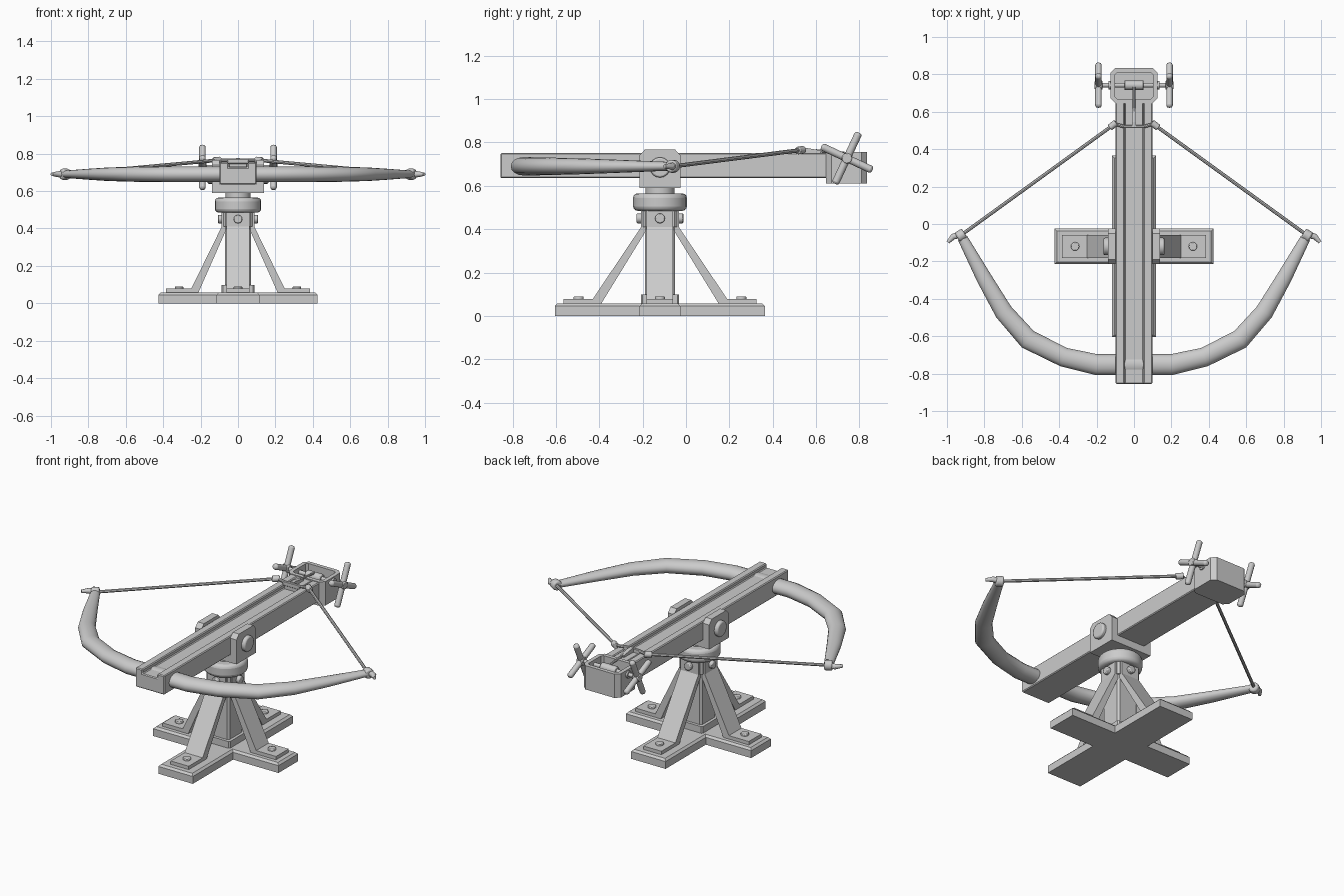
import bpy, bmesh, math
from mathutils import Vector, Matrix

if "Cube" in bpy.data.objects:
    bpy.data.objects.remove(bpy.data.objects["Cube"])

CY = -0.12   # y of the pedestal axis
smooth = []


def finish(name, bm, bevel=0.0, segs=1, soft=False):
    bmesh.ops.recalc_face_normals(bm, faces=bm.faces[:])
    me = bpy.data.meshes.new(name)
    bm.to_mesh(me)
    bm.free()
    ob = bpy.data.objects.new(name, me)
    bpy.context.collection.objects.link(ob)
    if bevel:
        m = ob.modifiers.new("bevel", 'BEVEL')
        m.width, m.segments = bevel, segs
        m.limit_method, m.angle_limit = 'ANGLE', math.radians(50)
    if soft:
        smooth.append(ob)
    return ob


def box(name, x, y, z, bevel=0.0):
    bm = bmesh.new()
    bmesh.ops.create_cube(bm, size=1)
    for v in bm.verts:
        v.co = [a + (b - a) * (c + 0.5) for (a, b), c in zip((x, y, z), v.co)]
    return finish(name, bm, bevel)


def prism_bm(pts, place, a, b):
    """Extrude a 2D outline; place(u, v, w) gives the 3D point at depth w."""
    bm = bmesh.new()
    lo = [bm.verts.new(place(u, v, a)) for u, v in pts]
    hi = [bm.verts.new(place(u, v, b)) for u, v in pts]
    n = len(pts)
    bm.faces.new(lo)
    top = bm.faces.new(hi)
    for i in range(n):
        bm.faces.new((lo[i], lo[(i + 1) % n], hi[(i + 1) % n], hi[i]))
    bmesh.ops.recalc_face_normals(bm, faces=bm.faces[:])
    return bm, top


def chamfered(hx, y0, y1, c):
    return [(-hx + c, y0), (hx - c, y0), (hx, y0 + c), (hx, y1 - c),
            (hx - c, y1), (-hx + c, y1), (-hx, y1 - c), (-hx, y0 + c)]


def flat(u, v, w):
    return (u, v, w)


def rod(name, p, q, r, r2=None, sides=12, bevel=0.0, segs=2):
    p, q = Vector(p), Vector(q)
    d = q - p
    bm = bmesh.new()
    mat = Matrix.Translation((p + q) / 2) @ d.to_track_quat('Z', 'Y').to_matrix().to_4x4()
    bmesh.ops.create_cone(bm, cap_ends=True, segments=sides, radius1=r,
                          radius2=r if r2 is None else r2, depth=d.length, matrix=mat)
    return finish(name, bm, bevel, segs, True)


def loft(name, rows, sides=12):
    """Tube through rows of (x, y, z, half width in plan, half height)."""
    bm, rings = bmesh.new(), []
    for i, (x, y, z, rw, rh) in enumerate(rows):
        a, b = rows[max(i - 1, 0)], rows[min(i + 1, len(rows) - 1)]
        n = Vector((b[1] - a[1], a[0] - b[0], 0)).normalized()
        ring = []
        for k in range(sides):
            t = 2 * math.pi * k / sides
            ring.append(bm.verts.new(Vector((x, y, z)) + n * rw * math.cos(t)
                                     + Vector((0, 0, rh * math.sin(t)))))
        rings.append(ring)
    for r, s in zip(rings, rings[1:]):
        for k in range(sides):
            j = (k + 1) % sides
            bm.faces.new((r[k], r[j], s[j], s[k]))
    bm.faces.new(rings[0])
    bm.faces.new(rings[-1])
    return finish(name, bm, soft=True)


# Cross-shaped base with chamfered top rim
W, WY, LX, LY = 0.117, 0.095, 0.425, 0.485
cross = [(W, -LY), (W, -WY), (LX, -WY), (LX, WY), (W, WY), (W, LY),
         (-W, LY), (-W, WY), (-LX, WY), (-LX, -WY), (-W, -WY), (-W, -LY)]
bm, top = prism_bm([(x, y + CY) for x, y in cross], flat, 0, 0.057)
bmesh.ops.bevel(bm, geom=list(top.edges), offset=0.012, segments=1, affect='EDGES')
finish("base_cross", bm)

# Post, foot collar and head block
for name, h, c, z0, z1 in (("post", 0.07, 0.012, 0.05, 0.5),
                           ("post_foot", 0.088, 0.008, 0.05, 0.098),
                           ("post_head", 0.078, 0.012, 0.41, 0.495)):
    bm, _ = prism_bm(chamfered(h, CY - h, CY + h, c), flat, z0, z1)
    finish(name, bm)

# Four bent braces with bolts
for i in range(4):
    a = i * math.pi / 2
    ex = 0.06 if i % 2 else 0.0
    out, side = Vector((math.cos(a), math.sin(a), 0)), Vector((-math.sin(a), math.cos(a), 0))

    def at(u, z, w=0.0):
        return out * u + side * w + Vector((0, CY, z))
    prof = [(0.385 + ex, 0.05), (0.385 + ex, 0.078), (0.25 + ex, 0.078), (0.087, 0.41),
            (0.087, 0.49), (0.06, 0.49), (0.06, 0.40), (0.215 + ex, 0.05)]
    bm, _ = prism_bm(prof, at, -0.061, 0.061)
    finish("brace_%d" % i, bm)
    rod("foot_bolt_%d" % i, at(0.315 + ex, 0.07), at(0.315 + ex, 0.09), 0.023, bevel=0.004)
    rod("head_bolt_%d" % i, at(0.08, 0.45), at(0.108, 0.45), 0.023, bevel=0.005)

# Swivel ring and neck
rod("swivel_ring", (0, CY, 0.485), (0, CY, 0.565), 0.124, sides=24, bevel=0.02, segs=3)
rod("swivel_neck", (0, CY, 0.55), (0, CY, 0.605), 0.067, sides=24)

# Yoke with two cheeks and pivot bolts
box("yoke_floor", (-0.138, 0.138), (CY - 0.095, CY + 0.095), (0.59, 0.637))
cheek = [(-0.095, 0.59), (0.095, 0.59), (0.095, 0.74), (0.07, 0.767), (-0.07, 0.767), (-0.095, 0.74)]
for s, tag in ((-1, "left"), (1, "right")):
    bm, _ = prism_bm([(u + CY, v) for u, v in cheek], lambda u, v, w: (w, u, v), s * 0.098, s * 0.14)
    finish("yoke_cheek_" + tag, bm)
    rod("pivot_bolt_" + tag, (s * 0.13, CY, 0.685), (s * 0.163, CY, 0.685), 0.047, sides=16, bevel=0.008)

# Grooved stock
u_prof = [(-0.098, 0.635), (0.098, 0.635), (0.098, 0.752), (0.05, 0.752),
          (0.05, 0.726), (-0.05, 0.726), (-0.05, 0.752), (-0.098, 0.752)]
bm, _ = prism_bm(u_prof, lambda u, v, w: (u, w, v), -0.855, 0.66)
finish("stock", bm, 0.005)

# Winch box, hollowed from the top
bm, top = prism_bm(chamfered(0.125, 0.645, 0.835, 0.026), flat, 0.61, 0.756)
bmesh.ops.inset_individual(bm, faces=[top], thickness=0.026)
pit = bmesh.ops.extrude_discrete_faces(bm, faces=[top])["faces"][0]
bmesh.ops.translate(bm, verts=list(pit.verts), vec=(0, 0, -0.09))
finish("winch_box", bm)

# Winch axle, drum and hand spokes
AY, AZ = 0.742, 0.727
rod("winch_axle", (-0.205, AY, AZ), (0.205, AY, AZ), 0.012)
rod("winch_drum", (-0.052, AY, AZ), (0.052, AY, AZ), 0.026, bevel=0.005)
for s, tag in ((-1, "left"), (1, "right")):
    rod("axle_collar_" + tag, (s * 0.12, AY, AZ), (s * 0.135, AY, AZ), 0.022)
    rod("spoke_hub_" + tag, (s * 0.168, AY, AZ), (s * 0.21, AY, AZ), 0.024, bevel=0.004)
    for k in range(2):
        t = math.radians(65 + 90 * k)
        d = Vector((0, math.cos(t), math.sin(t))) * 0.13
        c = Vector((s * 0.19, AY, AZ))
        rod("spoke_%s_%d" % (tag, k), c - d, c + d, 0.0175, bevel=0.011)

# Bow limbs as one tapered tube
half = [(0.2, -0.752, 0.69, 0.056, 0.042), (0.375, -0.712, 0.69, 0.052, 0.042),
        (0.567, -0.617, 0.69, 0.054, 0.04), (0.697, -0.47, 0.69, 0.049, 0.036),
        (0.803, -0.287, 0.69, 0.041, 0.029), (0.917, -0.075, 0.69, 0.027, 0.02)]
loft("bow", [(-r[0],) + r[1:] for r in reversed(half)] + half, 16)

# Nocks, string loops, strings and string clamps
for s, tag in ((-1, "left"), (1, "right")):
    nock = [(0.905, -0.085, 0.69, 0.022, 0.02), (0.935, -0.058, 0.69, 0.02, 0.019),
            (0.968, -0.068, 0.69, 0.016, 0.015), (0.995, -0.098, 0.69, 0.009, 0.009)]
    loft("bow_nock_" + tag, [(s * r[0],) + r[1:] for r in nock])
    rod("string_loop_" + tag, (s * 0.905, -0.05, 0.69), (s * 0.945, -0.073, 0.69), 0.03, bevel=0.009)
    rod("string_" + tag, (s * 0.925, -0.06, 0.69), (s * 0.11, 0.53, 0.765), 0.0095, sides=8)
    rod("string_clamp_" + tag, (s * 0.13, 0.515, 0.763), (s * 0.095, 0.542, 0.766), 0.018, bevel=0.004)
    rod("string_end_" + tag, (s * 0.105, 0.535, 0.765), (s * 0.05, 0.52, 0.765), 0.009, sides=8)

# Slider, string bar and draw cord
box("slider", (-0.049, 0.049), (0.515, 0.648), (0.722, 0.75), 0.004)
box("string_bar", (-0.058, 0.058), (0.512, 0.528), (0.745, 0.774), 0.004)
bm, _ = prism_bm([(0.525, 0.75), (0.62, 0.752), (0.62, 0.764), (0.545, 0.776), (0.525, 0.776)],
                 lambda u, v, w: (w, u, v), -0.012, 0.012)
finish("draw_hook", bm)
rod("draw_cord", (0, 0.6, 0.762), (0, AY - 0.01, 0.75), 0.007, sides=8)

# Smooth shading on round parts
bpy.ops.object.select_all(action='DESELECT')
for ob in smooth:
    ob.select_set(True)
bpy.context.view_layer.objects.active = smooth[0]
bpy.ops.object.shade_smooth_by_angle(angle=math.radians(35))
